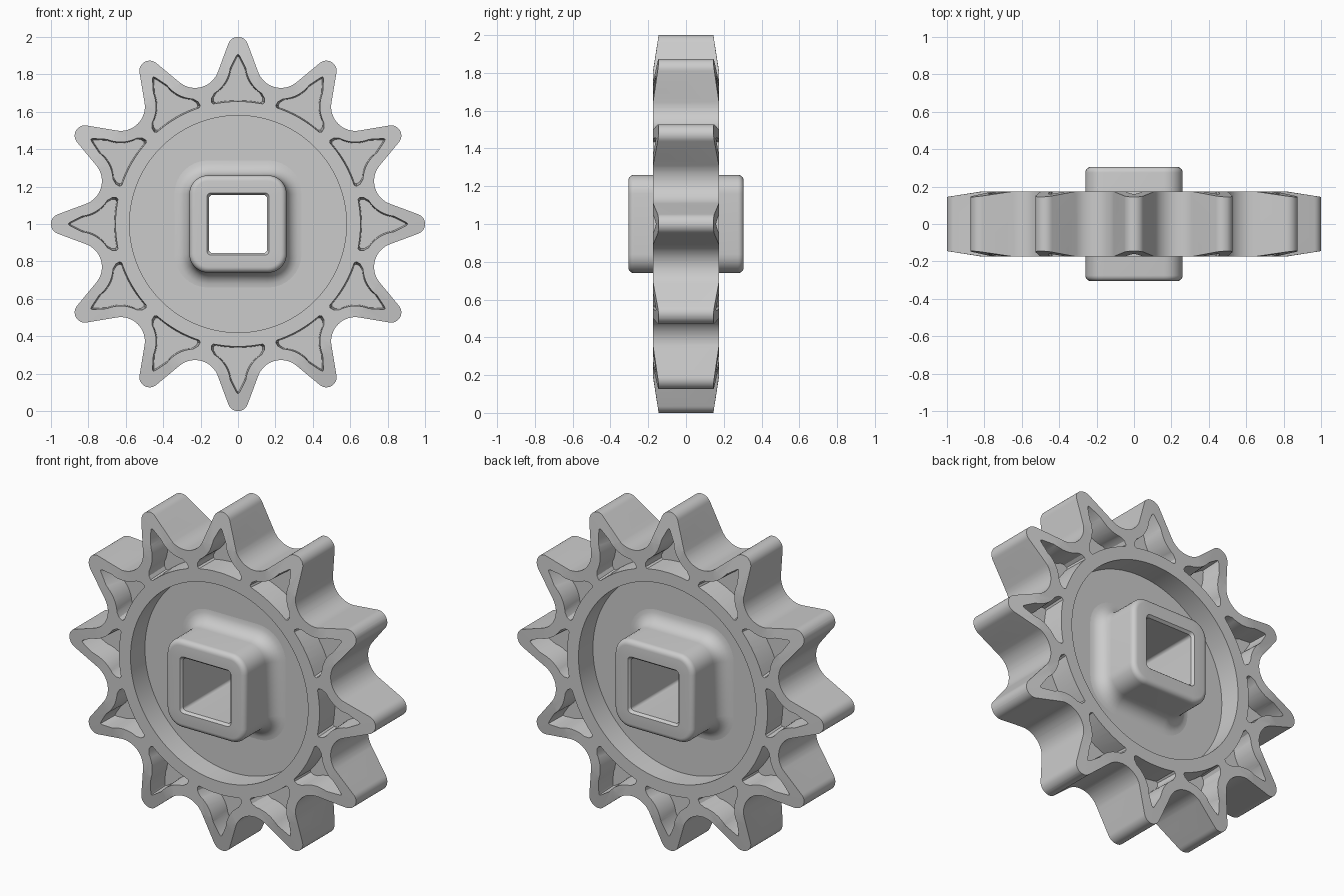
import bpy
import bmesh
from math import sin, cos, pi, radians, degrees, atan2, acos
from mathutils import Vector, Matrix

cube = bpy.data.objects.get("Cube")
if cube:
    bpy.data.objects.remove(cube, do_unlink=True)

TEETH = 12
FLOOR = 0.04          # half thickness of the web
FACE = 0.175          # half thickness of the rim
CENTRE = Vector((0, 0, 1))


def arc(cx, cz, r, start, end, steps):
    angles = [radians(start + (end - start) * i / steps) for i in range(steps + 1)]
    return [Vector((cx + r * cos(a), cz + r * sin(a))) for a in angles]


def at_depth(outline, y, scale=1.0, pivot=Vector((0, 0))):
    pts = [pivot + (p - pivot) * scale for p in outline]
    return [Vector((p.x, y, p.y)) for p in pts]


def loft(bm, rings, closed=False):
    """Skin matching rings; cap the ends unless the loft is closed."""
    rows = [[bm.verts.new(p) for p in ring] for ring in rings]
    n = len(rows[0])
    for i in range(len(rows) if closed else len(rows) - 1):
        a, b = rows[i], rows[(i + 1) % len(rows)]
        for j in range(n):
            k = (j + 1) % n
            bm.faces.new((a[j], a[k], b[k], b[j]))
    if not closed:
        bm.faces.new(rows[0])
        bm.faces.new(rows[-1])


def finish(bm, name):
    bmesh.ops.recalc_face_normals(bm, faces=bm.faces)
    mesh = bpy.data.meshes.new(name)
    bm.to_mesh(mesh)
    bm.free()
    obj = bpy.data.objects.new(name, mesh)
    obj.location = CENTRE
    bpy.context.collection.objects.link(obj)
    return obj


def select_only(obj):
    bpy.ops.object.select_all(action='DESELECT')
    obj.select_set(True)
    bpy.context.view_layer.objects.active = obj


def apply_boolean(obj, other, operation):
    other.hide_render = True
    mod = obj.modifiers.new(operation.title(), 'BOOLEAN')
    mod.operation, mod.solver, mod.object = operation, 'EXACT', other
    select_only(obj)
    bpy.ops.object.modifier_apply(modifier=mod.name)
    bpy.data.objects.remove(other, do_unlink=True)


def mirrored(half):
    """Complete an outline whose first and last points lie on the mirror line."""
    return half + [Vector((-p.x, p.y)) for p in reversed(half[1:-1])]


# Tooth outline: round tip, straight flank, round valley
tip_r, valley_r = 0.055, 0.13
tip = Vector((0, 1 - tip_r))
valley = 0.888 * Vector((sin(pi / TEETH), cos(pi / TEETH)))
gap = valley - tip
tangent = degrees(atan2(gap.y, gap.x) + acos((tip_r + valley_r) / gap.length))
half = arc(*tip, tip_r, 90, tangent, 8)
half += arc(*valley, valley_r, 180 + tangent, 270 - 180 / TEETH, 10)
tooth = [Vector((-p.x, p.y)) for p in reversed(half[1:-1])] + half
outline = []
for i in range(TEETH):
    turn = Matrix.Rotation(-2 * pi * i / TEETH, 2)
    outline += [turn @ p for p in tooth]

bm = bmesh.new()
loft(bm, [at_depth(outline, -0.3), at_depth(outline, 0.3)])
wheel = finish(bm, "toothed_wheel")

# Turned section: thin web, thick rim, tapered tips
section = [(0.24, FLOOR), (0.58, FLOOR), (0.58, FACE), (0.81, FACE), (1.03, 0.14)]
section += [(r, -y) for r, y in reversed(section)]
bm = bmesh.new()
steps = 120
loft(bm, [[Vector((r * cos(a), y, r * sin(a))) for r, y in section]
          for a in (2 * pi * i / steps for i in range(steps))], closed=True)
apply_boolean(wheel, finish(bm, "turned_section"), 'INTERSECT')

# Curved triangular pockets on both faces of every tooth
side = [Vector((0, 0.91)), Vector((0.008, 0.902))]
side += arc(*valley, valley_r + 0.06, 187, 237, 8)
side += [Vector((0.142, 0.672)), Vector((0.142, 0.65)), Vector((0.132, 0.642))]
side += arc(0, 0, 0.655, 80, 90, 3)
pocket = mirrored(side)
bm = bmesh.new()
for i in range(TEETH):
    turn = Matrix.Rotation(2 * pi * i / TEETH, 3, 'Y')
    for s in (-1, 1):
        rings = [at_depth(pocket, s * FLOOR, 0.92, Vector((0, 0.73))),
                 at_depth(pocket, s * FACE),
                 at_depth(pocket, s * 0.25)]
        loft(bm, [[turn @ p for p in ring] for ring in rings])
apply_boolean(wheel, finish(bm, "pocket_cutters"), 'DIFFERENCE')


def rounded_square(size, radius, y):
    pts = []
    for k, (sx, sz) in enumerate(((1, 1), (-1, 1), (-1, -1), (1, -1))):
        c = size - radius
        pts += arc(sx * c, sz * c, radius, 90 * k, 90 * k + 90, 8)
    return at_depth(pts, y)


# Square hub with a fillet at the web, rounded ends and a square bore
hub_size, corner, fillet, edge, end = 0.26, 0.1, 0.08, 0.03, 0.305
front = []
for i in range(7):
    a = pi / 2 * i / 6
    grow = fillet * (1 - sin(a))
    front.append((hub_size + grow, corner + grow, FLOOR + fillet * (1 - cos(a))))
for i in range(6):
    a = pi / 2 * i / 5
    cut = edge * (1 - cos(a))
    front.append((hub_size - cut, corner - cut, end - edge + edge * sin(a)))
front += [(0.167, 0.025, end), (0.155, 0.018, end - 0.015)]
rings = front + [(s, r, -y) for s, r, y in reversed(front)]
bm = bmesh.new()
loft(bm, [rounded_square(*ring) for ring in rings], closed=True)
hub = finish(bm, "square_hub")

for obj in (wheel, hub):
    select_only(obj)
    bpy.ops.object.shade_smooth_by_angle(angle=radians(30))
